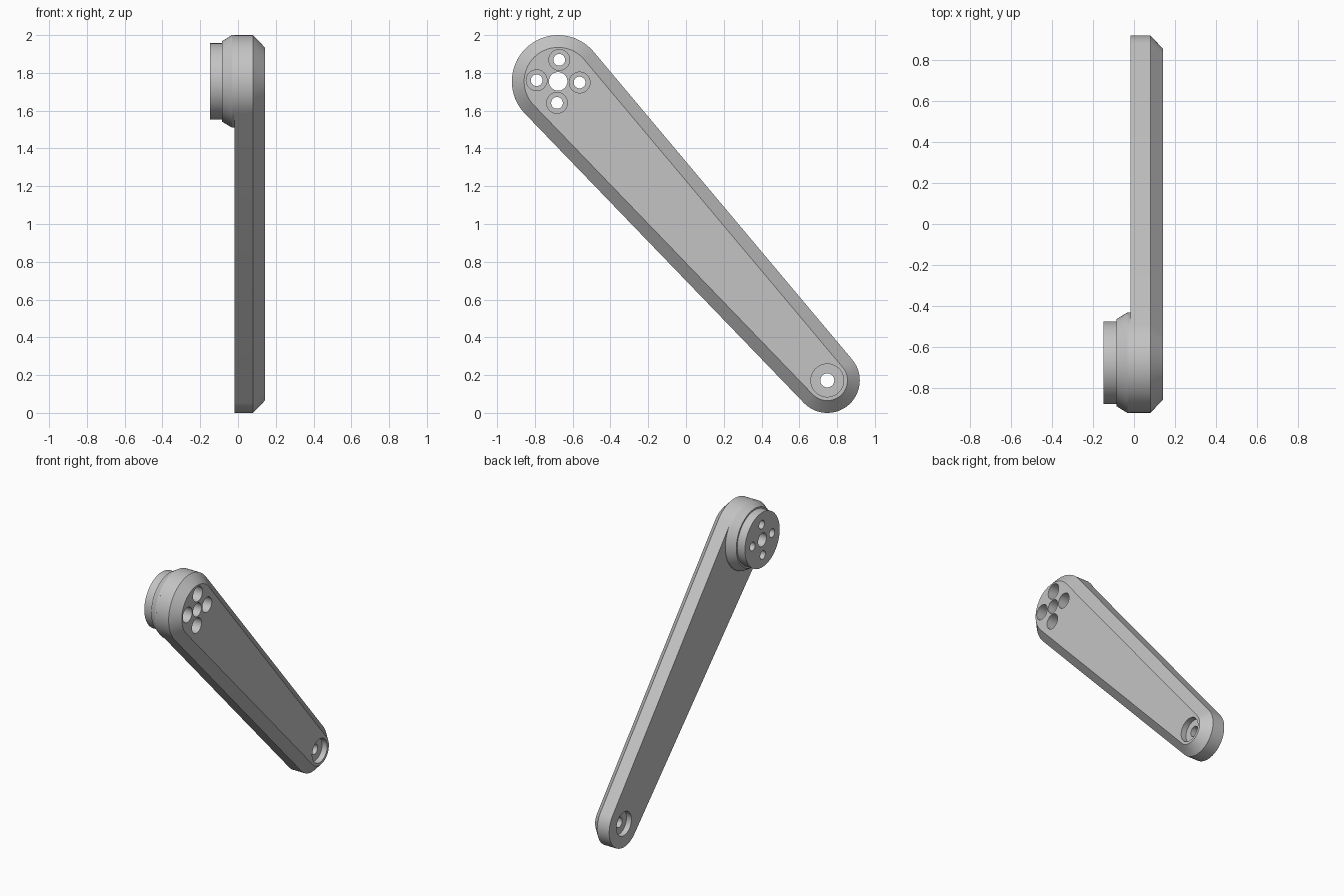
import bpy, bmesh, math

SEG = 64
BIG = (-0.677, 1.755)    # y, z of the large end
SMALL = (0.748, 0.172)   # y, z of the small end
R_BIG, R_SMALL = 0.245, 0.172

cube = bpy.data.objects.get("Cube")
if cube:
    bpy.data.objects.remove(cube, do_unlink=True)

grey = bpy.data.materials.new("light grey")
grey.use_nodes = True
color = (0.55, 0.55, 0.55, 1)
grey.diffuse_color = color
grey.node_tree.nodes["Principled BSDF"].inputs["Base Color"].default_value = color


def arc(x, centre, r, start, end, n, closed=False):
    """Points on an arc in the plane at x."""
    steps = n if closed else n - 1
    angles = [start + (end - start) * i / steps for i in range(n)]
    return [(x, centre[0] + r * math.cos(a), centre[1] + r * math.sin(a)) for a in angles]


def loft(name, loops):
    """Closed solid through matching loops, capped at both ends."""
    bm = bmesh.new()
    rings = [[bm.verts.new(p) for p in loop] for loop in loops]
    n = len(rings[0])
    for a, b in zip(rings, rings[1:]):
        for i in range(n):
            j = (i + 1) % n
            bm.faces.new((a[i], a[j], b[j], b[i]))
    bm.faces.new(rings[0])
    bm.faces.new(rings[-1])
    bmesh.ops.recalc_face_normals(bm, faces=bm.faces)
    mesh = bpy.data.meshes.new(name)
    bm.to_mesh(mesh)
    bm.free()
    mesh.materials.append(grey)
    obj = bpy.data.objects.new(name, mesh)
    bpy.context.collection.objects.link(obj)
    return obj


def lathe(name, centre, profile):
    """Turned solid around an x-parallel axis; profile is (x, radius)."""
    return loft(name, [arc(x, centre, r, 0, math.tau, SEG, True) for x, r in profile])


def arm_outline(x, inset):
    """Two arcs joined by their outer tangents."""
    dy, dz = SMALL[0] - BIG[0], SMALL[1] - BIG[1]
    along = math.atan2(dz, dy)
    half = math.acos((R_BIG - R_SMALL) / math.hypot(dy, dz))
    return (arc(x, SMALL, R_SMALL - inset, along - half, along + half, 36)
            + arc(x, BIG, R_BIG - inset, along + half, along - half + math.tau, 36))


# Tapered arm with a chamfered outer face
arm = loft("arm", [arm_outline(-0.018, 0), arm_outline(0.08, 0), arm_outline(0.142, 0.065)])

# Stepped hub on the inner face of the large end
hub = lathe("hub", BIG, [(-0.018, R_BIG), (-0.032, R_BIG), (-0.085, 0.213),
                         (-0.085, 0.202), (-0.148, 0.202)])

# Cutters: axle hole, four counterbored bolt holes, pedal hole bored from both sides
cutters = [lathe("axle_cutter", BIG, [(-0.3, 0.049), (0.3, 0.049)])]
for i in range(4):
    a = math.radians(90 * i - 3)
    spot = (BIG[0] + 0.114 * math.cos(a), BIG[1] + 0.114 * math.sin(a))
    cutters.append(lathe("bolt_cutter", spot,
                         [(-0.3, 0.031), (-0.045, 0.031), (-0.045, 0.055), (0.3, 0.055)]))
cutters.append(lathe("end_cutter", SMALL,
                     [(-0.3, 0.087), (0.022, 0.087), (0.022, 0.037),
                      (0.1, 0.037), (0.1, 0.087), (0.3, 0.087)]))

for obj in (arm, hub):
    bpy.ops.object.select_all(action='DESELECT')
    obj.select_set(True)
    bpy.context.view_layer.objects.active = obj
    for cutter in cutters:
        if obj is hub and cutter is cutters[-1]:
            continue
        mod = obj.modifiers.new("bore", 'BOOLEAN')
        mod.operation = 'DIFFERENCE'
        mod.solver = 'EXACT'
        mod.object = cutter
        bpy.ops.object.modifier_apply(modifier=mod.name)
    bpy.ops.object.shade_smooth_by_angle(angle=math.radians(25))

for cutter in cutters:
    bpy.data.objects.remove(cutter, do_unlink=True)
